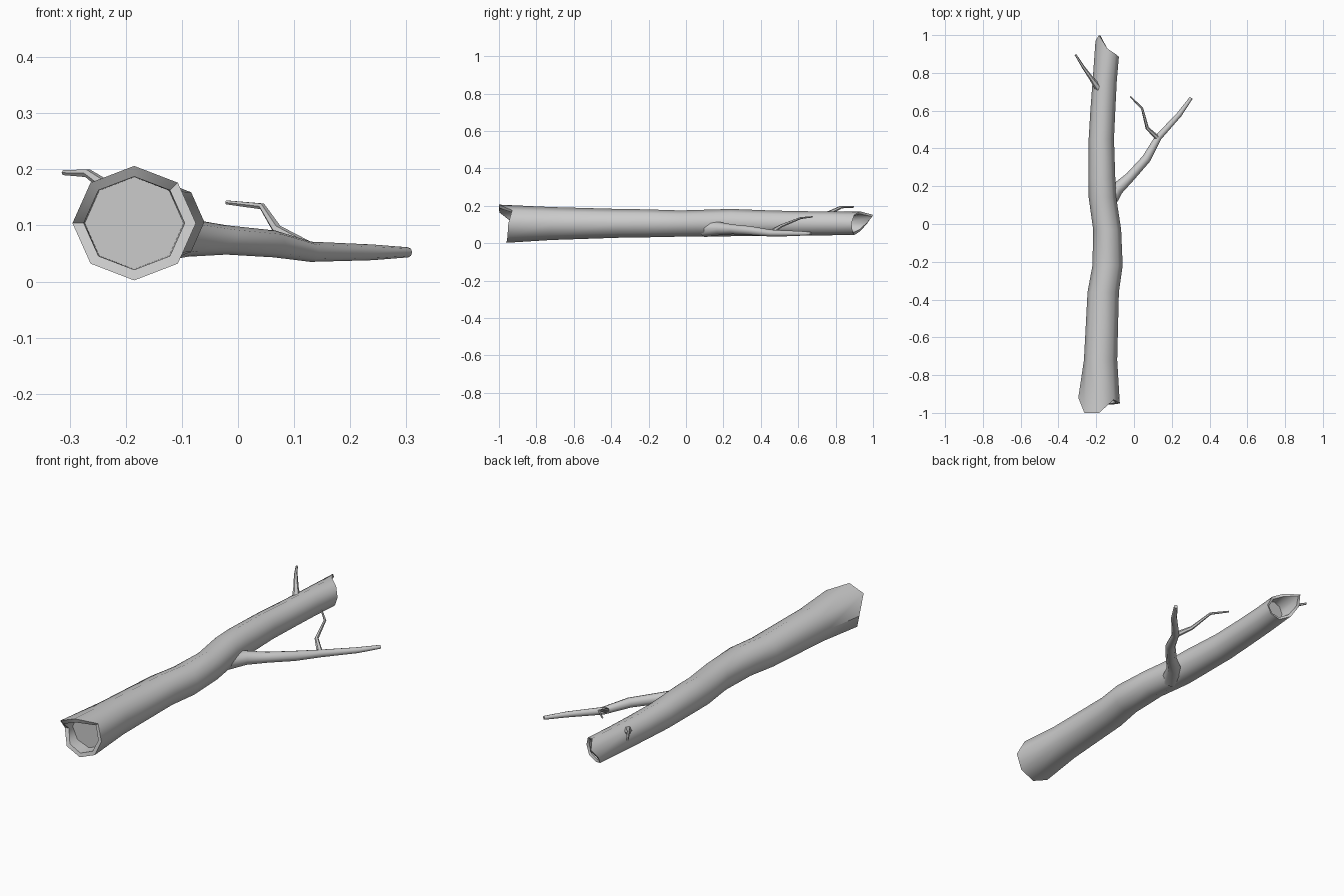
import bpy, bmesh, math
from mathutils import Vector


def finish(bm, name, angle):
    bmesh.ops.recalc_face_normals(bm, faces=bm.faces)
    me = bpy.data.meshes.new(name)
    bm.to_mesh(me)
    bm.free()
    ob = bpy.data.objects.new(name, me)
    bpy.context.collection.objects.link(ob)
    bpy.ops.object.select_all(action='DESELECT')
    ob.select_set(True)
    bpy.context.view_layer.objects.active = ob
    bpy.ops.object.shade_smooth_by_angle(angle=math.radians(angle))


def skin(bm, rings):
    vs = [[bm.verts.new(p) for p in r] for r in rings]
    n = len(rings[0])
    for a, b in zip(vs, vs[1:]):
        for i in range(n):
            bm.faces.new((a[i], a[(i + 1) % n], b[(i + 1) % n], b[i]))
    bm.faces.new(vs[0])
    bm.faces.new(vs[-1])


def log_ring(x, z, rx, rz, ys):
    # octagon with corners at right, top, left and bottom
    return [(x + rx * math.cos(i * math.pi / 4), ys[i], z + rz * math.sin(i * math.pi / 4))
            for i in range(8)]


def branch(name, path, sides):
    pts = [Vector(p[:3]) for p in path]
    rings = []
    for i, p in enumerate(pts):
        t = (pts[min(i + 1, len(pts) - 1)] - pts[max(i - 1, 0)]).normalized()
        u = t.cross(Vector((0, 0, 1))).normalized()
        v = u.cross(t)
        r = path[i][3]
        rings.append([p + r * (math.cos(k * math.tau / sides) * u + math.sin(k * math.tau / sides) * v)
                      for k in range(sides)])
    bm = bmesh.new()
    skin(bm, rings)
    finish(bm, name, 50)


# Hollow-ended trunk: broken rims, recessed floors
front = [-0.95, -0.93, -1.0, -1.0, -0.92, -0.95, -0.96, -0.955]
back = [0.885, 0.90, 0.93, 1.0, 0.97, 0.93, 0.90, 0.89]
stations = [  # y, x, z, rx, rz
    (-0.72, -0.177, 0.105, 0.088, 0.088), (-0.36, -0.163, 0.106, 0.083, 0.077),
    (-0.22, -0.140, 0.106, 0.080, 0.075), (-0.03, -0.142, 0.105, 0.074, 0.070),
    (0.14, -0.167, 0.108, 0.073, 0.072), (0.24, -0.170, 0.110, 0.071, 0.073),
    (0.45, -0.173, 0.107, 0.067, 0.068), (0.60, -0.165, 0.106, 0.066, 0.065),
    (0.76, -0.155, 0.106, 0.064, 0.064)]
rings = [log_ring(-0.185, 0.104, 0.088, 0.082, [-0.89] * 8),
         log_ring(-0.185, 0.104, 0.090, 0.083, [y + 0.004 for y in front]),
         log_ring(-0.185, 0.104, 0.110, 0.102, front)]
rings += [log_ring(x, z, rx, rz, [y] * 8) for y, x, z, rx, rz in stations]
rings += [log_ring(-0.142, 0.107, 0.062, 0.063, back),
          log_ring(-0.142, 0.107, 0.049, 0.050, [y - 0.004 for y in back]),
          log_ring(-0.142, 0.107, 0.048, 0.049, [0.86] * 8)]
bm = bmesh.new()
skin(bm, rings)
finish(bm, "trunk", 50)

# Branches
branch("main_branch", [
    (-0.150, 0.10, 0.080, 0.048), (-0.090, 0.185, 0.078, 0.034), (-0.020, 0.250, 0.074, 0.026),
    (0.065, 0.345, 0.067, 0.024), (0.130, 0.460, 0.053, 0.018),
    (0.240, 0.580, 0.052, 0.014), (0.303, 0.668, 0.052, 0.009)], 8)
branch("side_twig", [
    (0.125, 0.455, 0.058, 0.014), (0.070, 0.508, 0.092, 0.009),
    (0.043, 0.612, 0.134, 0.006), (-0.020, 0.675, 0.141, 0.004)], 6)
branch("upper_twig", [
    (-0.185, 0.715, 0.140, 0.020), (-0.225, 0.770, 0.163, 0.012),
    (-0.268, 0.830, 0.193, 0.008), (-0.310, 0.897, 0.194, 0.005)], 6)
